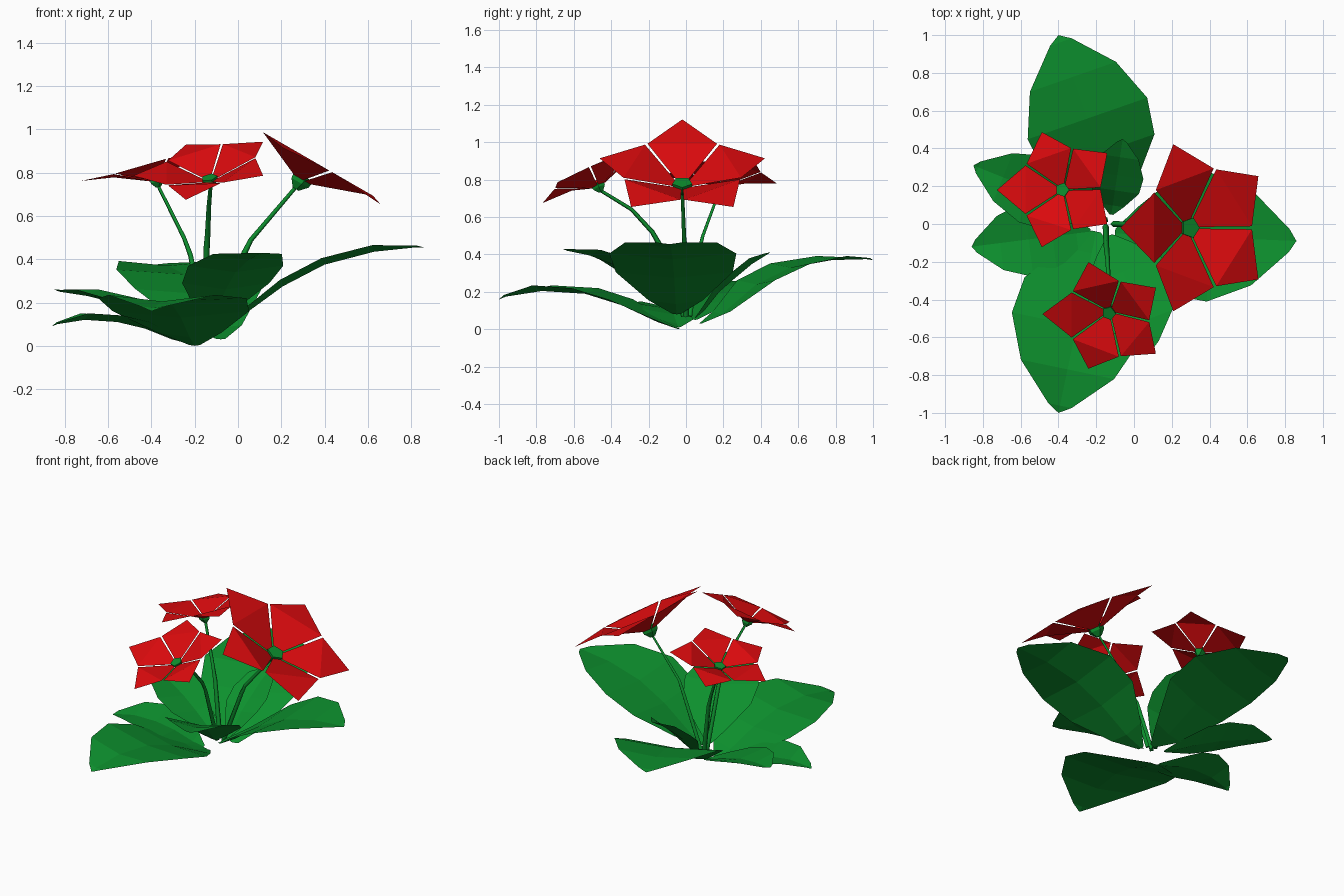
import bpy, math
from mathutils import Vector, Matrix

if "Cube" in bpy.data.objects:
    bpy.data.objects.remove(bpy.data.objects["Cube"])


def material(name, rgb):
    m = bpy.data.materials.new(name)
    m.diffuse_color = (*rgb, 1)
    m.use_nodes = True
    m.node_tree.nodes["Principled BSDF"].inputs["Base Color"].default_value = m.diffuse_color
    return m


GREEN = material("leaf green", (0.004, 0.28, 0.027))
RED = material("petal red", (0.70, 0.003, 0.004))


def mesh_object(name, verts, faces, mat):
    me = bpy.data.meshes.new(name)
    me.from_pydata([tuple(v) for v in verts], [], faces)
    me.materials.append(mat)
    ob = bpy.data.objects.new(name, me)
    bpy.context.collection.objects.link(ob)
    return ob


# Leaves: shared width profile along a straight plan axis, own height profile
STEPS = [0, 0.12, 0.32, 0.52, 0.76, 0.96, 1]
WIDTHS = [0.07, 0.43, 0.92, 1, 0.72, 0.18, 0]


def leaf(name, base, tip, half, heights, fold=0.03):
    base, tip = Vector(base), Vector(tip)
    axis = (tip - base).normalized()
    side = Vector((axis.y, -axis.x))
    verts, faces = [], []
    for t, w, z in zip(STEPS[:-1], WIDTHS, heights):
        mid = base.lerp(tip, t)
        lift = fold * min(1, w * 1.6)          # shallow V fold
        for s in (-1, 0, 1):
            p = mid + side * (s * w * half)
            verts.append((p.x, p.y, z + abs(s) * lift))
    verts.append((tip.x, tip.y, heights[-1]))
    n = len(STEPS) - 1
    for i in range(n - 1):
        for j in (0, 1):
            a = i * 3 + j
            faces.append((a, a + 1, a + 4, a + 3))
    e = (n - 1) * 3
    faces += [(e, e + 1, e + 3), (e + 1, e + 2, e + 3)]
    mesh_object(name, verts, faces, GREEN)


leaf("back_leaf", (-0.08, 0.08), (-0.40, 1.0), 0.335,
     [0.03, 0.08, 0.24, 0.33, 0.37, 0.375, 0.37], 0.022)
leaf("front_leaf", (-0.20, -0.04), (-0.40, -1.0), 0.35,
     [0.0, 0.04, 0.13, 0.19, 0.205, 0.175, 0.16])
leaf("right_leaf", (-0.10, -0.05), (0.86, -0.09), 0.34,
     [0.08, 0.135, 0.275, 0.375, 0.435, 0.455, 0.455])
leaf("left_back_leaf", (-0.20, 0.05), (-0.85, 0.31), 0.19,
     [0.05, 0.08, 0.14, 0.19, 0.23, 0.25, 0.26])
leaf("left_leaf", (-0.23, -0.04), (-0.86, -0.12), 0.20,
     [0.01, 0.03, 0.08, 0.11, 0.12, 0.10, 0.09])
leaf("inner_front_leaf", (-0.13, -0.06), (0.10, -0.66), 0.235,
     [0.09, 0.15, 0.26, 0.34, 0.395, 0.42, 0.43])
leaf("inner_back_leaf", (-0.12, 0.05), (-0.06, 0.45), 0.14,
     [0.06, 0.10, 0.20, 0.27, 0.35, 0.40, 0.41])


# Flowers: five petals in a cup, pentagon centre, bent square stem
def flower(name, centre, normal, size, stem_points):
    z = Vector(normal).normalized()
    x = Vector((-1, 0, 0))
    x = (x - z * x.dot(z)).normalized()
    y = z.cross(x)
    frame = Matrix((x, y, z)).transposed()
    c = Vector(centre)

    def place(r, across, h, angle):
        ca, sa = math.cos(angle), math.sin(angle)
        return c + frame @ (Vector((r * ca - across * sa,
                                    r * sa + across * ca, h)) * size)

    verts, faces = [], []
    for k in range(5):
        a = math.tau * k / 5
        b = len(verts)
        tip_r, tip_h = (0.49, 0.135) if k == 0 else (0.465, 0.095)
        for r, w, h in [(0.04, -0.024, 0.012), (0.04, 0.024, 0.012),
                        (0.27, 0.186, 0.112), (0.27, -0.186, 0.112),
                        (tip_r, 0, tip_h)]:
            verts.append(place(r, w, h, a))
        faces += [(b, b + 1, b + 2, b + 3), (b + 3, b + 2, b + 4)]
    mesh_object(name + "_petals", verts, faces, RED)

    # green centre, tapering down to the stem
    verts = [place(r, 0, h, math.tau * (k + 0.5) / 5)
             for r, h in [(0.056, 0.03), (0.05, -0.005), (0.018, -0.04)]
             for k in range(5)]
    faces = [(0, 1, 2, 3, 4), (14, 13, 12, 11, 10)]
    for ring in (0, 5):
        for k in range(5):
            n = (k + 1) % 5
            faces.append((ring + k, ring + 5 + k, ring + 5 + n, ring + n))
    mesh_object(name + "_centre", verts, faces, GREEN)

    # stem
    cu = bpy.data.curves.new(name + "_stem", 'CURVE')
    cu.dimensions = '3D'
    cu.bevel_depth = 0.0125
    cu.bevel_resolution = 0
    cu.use_fill_caps = True
    pts = stem_points + [tuple(c - z * 0.02)]
    sp = cu.splines.new('POLY')
    sp.points.add(len(pts) - 1)
    for i, p in enumerate(pts):
        sp.points[i].co = (*p, 1)
        sp.points[i].radius = 1.3 - 0.6 * i / (len(pts) - 1)
    cu.materials.append(GREEN)
    ob = bpy.data.objects.new(name + "_stem", cu)
    bpy.context.collection.objects.link(ob)
    bpy.ops.object.select_all(action='DESELECT')
    ob.select_set(True)
    bpy.context.view_layer.objects.active = ob
    bpy.ops.object.convert(target='MESH')


flower("right_flower", (0.285, -0.02, 0.76), (0.5, 0, 0.866), 1.0,
       [(-0.11, 0.0, 0.07), (0.03, -0.005, 0.43), (0.06, -0.01, 0.49)])
flower("front_flower", (-0.13, -0.465, 0.76), (-0.21, -0.45, 1), 0.70,
       [(-0.15, -0.01, 0.07), (-0.145, -0.14, 0.45), (-0.14, -0.18, 0.52),
        (-0.135, -0.29, 0.64)])
flower("left_flower", (-0.375, 0.18, 0.76), (-0.27, 0.06, 1), 0.69,
       [(-0.15, 0.02, 0.07), (-0.22, 0.07, 0.42), (-0.25, 0.09, 0.5)])
